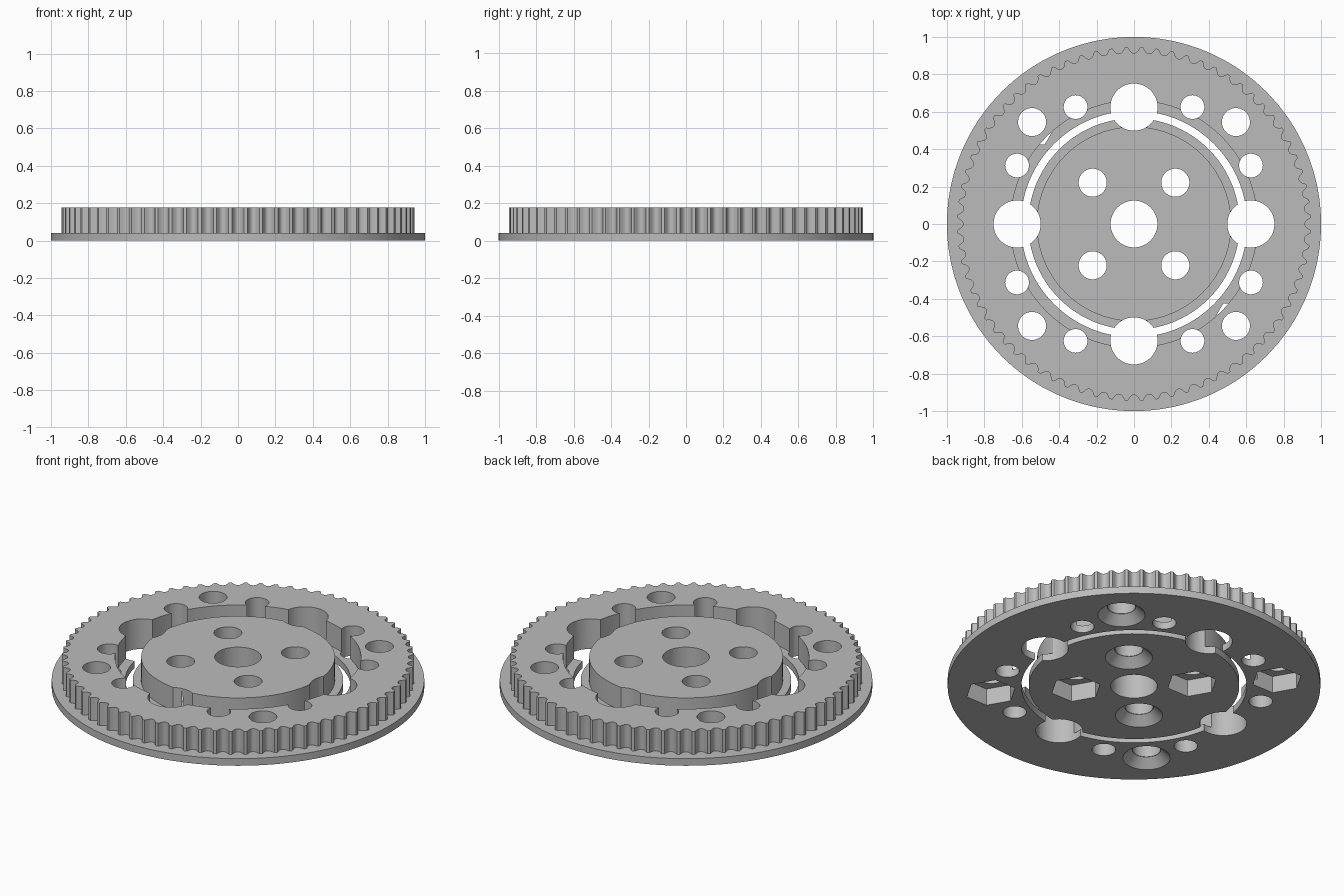
import bpy, bmesh, math

if "Cube" in bpy.data.objects:
    bpy.data.objects.remove(bpy.data.objects["Cube"], do_unlink=True)

HEIGHT, FLANGE = 0.178, 0.042
TEETH, STEPS = 72, 10
TIP, GROOVE = 0.945, 0.031

grey = bpy.data.materials.new("plain grey")
grey.use_nodes = True
grey.diffuse_color = (0.5, 0.5, 0.5, 1)
grey.node_tree.nodes["Principled BSDF"].inputs["Base Color"].default_value = grey.diffuse_color


def add_object(name, bm):
    bmesh.ops.recalc_face_normals(bm, faces=bm.faces[:])
    mesh = bpy.data.meshes.new(name)
    bm.to_mesh(mesh)
    bm.free()
    mesh.materials.append(grey)
    obj = bpy.data.objects.new(name, mesh)
    bpy.context.collection.objects.link(obj)
    return obj


def lathe(name, profile, count):
    """Closed ring swept round z; each profile entry is (radius or radius function, z)."""
    bm = bmesh.new()
    loops = []
    for radius, z in profile:
        loop = []
        for i in range(count):
            a = math.tau * i / count
            r = radius(i) if callable(radius) else radius
            loop.append(bm.verts.new((r * math.cos(a), r * math.sin(a), z)))
        loops.append(loop)
    for k, lower in enumerate(loops):
        upper = loops[(k + 1) % len(loops)]
        for i in range(count):
            j = (i + 1) % count
            bm.faces.new((lower[i], lower[j], upper[j], upper[i]))
    return add_object(name, bm)


def tooth_radius(i):
    """Rounded belt groove centred on every pitch."""
    t = abs((i + STEPS // 2) % STEPS - STEPS // 2) / STEPS
    return TIP - GROOVE * math.sqrt(max(0, 1 - (t / 0.33) ** 2))


def plug(bm, x, y, z0, z1, r0, r1, sides):
    """Cylinder, cone or hexagonal prism used for cutting."""
    ends = []
    for r, z in ((r0, z0), (r1, z1)):
        ends.append([bm.verts.new((x + r * math.cos(math.tau * i / sides),
                                   y + r * math.sin(math.tau * i / sides), z))
                     for i in range(sides)])
    bm.faces.new(ends[0][::-1])
    bm.faces.new(ends[1])
    for i in range(sides):
        j = (i + 1) % sides
        bm.faces.new((ends[0][i], ends[0][j], ends[1][j], ends[1][i]))


def cut(obj, plugs):
    bm = bmesh.new()
    for p in plugs:
        plug(bm, *p)
    cutter = add_object("hole_cutter", bm)
    cutter.hide_render = True
    mod = obj.modifiers.new("holes", "BOOLEAN")
    mod.operation, mod.solver, mod.object = "DIFFERENCE", "EXACT", cutter
    bpy.context.view_layer.objects.active = obj
    bpy.ops.object.modifier_apply(modifier=mod.name)
    bpy.data.objects.remove(cutter, do_unlink=True)


def through(x, y, r):
    return (x, y, -0.1, 0.3, r, r, 48)


# Toothed outer ring with flange and stepped bore
ring = lathe("toothed_ring", [
    (1.0, 0), (1.0, FLANGE), (tooth_radius, FLANGE), (tooth_radius, HEIGHT),
    (0.66, HEIGHT), (0.66, FLANGE), (0.605, FLANGE), (0.605, 0)], TEETH * STEPS)

# Inner hub with lip and centre bore
hub = lathe("hub", [
    (0.565, 0), (0.565, FLANGE), (0.52, FLANGE), (0.52, HEIGHT),
    (0.125, HEIGHT), (0.125, 0)], 96)

# Large holes cutting across both parts
large = [through(x, y, 0.126) for x, y in ((0.625, 0), (-0.625, 0), (0, 0.625), (0, -0.625))]
signs = [(sx, sy) for sx in (-1, 1) for sy in (-1, 1)]

# Small plain holes in the ring
small = [through(sx * x, sy * y, 0.0635)
         for sx, sy in signs for x, y in ((0.3125, 0.625), (0.625, 0.3125))]

cut(ring, large)
cut(hub, large)
cut(ring, small)

# Bolt holes: hexagonal pockets on one diagonal, countersinks on the other
for obj, d in ((ring, 0.545), (hub, 0.221)):
    cut(obj, [through(sx * d, sy * d, 0.075) for sx, sy in signs])
    seats = []
    for sx, sy in signs:
        if sx == sy:
            seats.append((sx * d, sy * d, -0.01, 0.05, 0.137, 0.077, 48))
        else:
            seats.append((sx * d, sy * d, -0.05, 0.10, 0.137, 0.137, 6))
    cut(obj, seats)

# Smooth curved walls, keep edges crisp
bpy.ops.object.select_all(action="DESELECT")
for obj in (ring, hub):
    obj.select_set(True)
    bpy.context.view_layer.objects.active = obj
bpy.ops.object.shade_smooth_by_angle(angle=math.radians(30))
